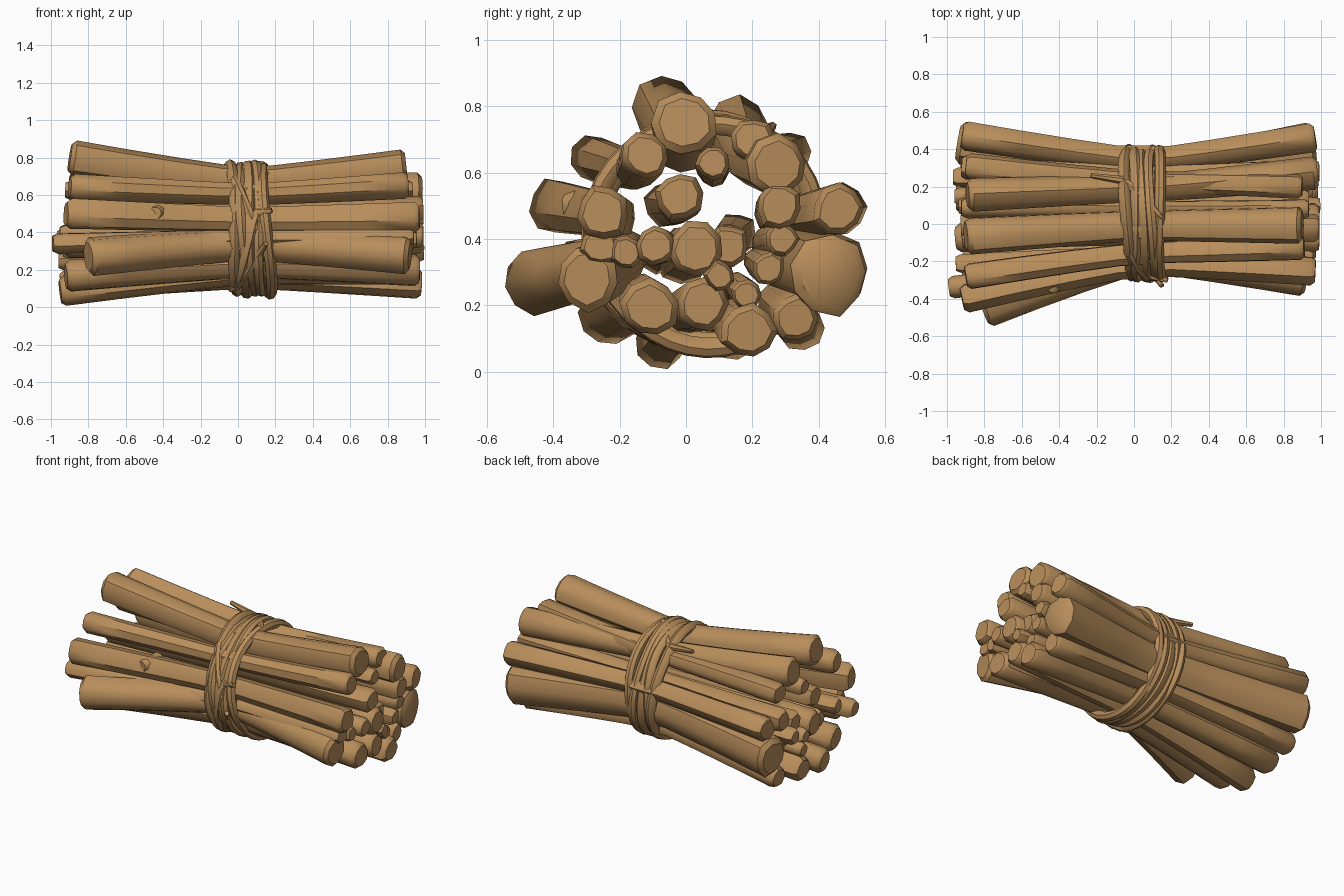
import bpy, bmesh, math, random
from mathutils import Vector

random.seed(4)
if "Cube" in bpy.data.objects:
    bpy.data.objects.remove(bpy.data.objects["Cube"])

wood = bpy.data.materials.new("tan wood")
wood.use_nodes = True
TAN = (0.48, 0.27, 0.105, 1)
wood.diffuse_color = TAN
wood.node_tree.nodes["Principled BSDF"].inputs["Base Color"].default_value = TAN

CENTRE = Vector((0.06, 0.06, 0.415))   # middle of the tied waist


def tube(name, points, radii, sides, ref, lumps=0.0, closed=False):
    """Sweep a slightly irregular polygon along points."""
    bm = bmesh.new()
    shape = [1 + random.uniform(-lumps, lumps) for _ in range(sides)]
    turn = random.uniform(0, math.tau)
    rings, n = [], len(points)
    for i, (p, r) in enumerate(zip(points, radii)):
        a = points[(i - 1) % n] if closed or i else p
        b = points[(i + 1) % n] if closed or i < n - 1 else p
        t = (b - a).normalized()
        u = t.cross(ref).normalized()
        v = t.cross(u)
        ring = []
        for k in range(sides):
            ang = turn + math.tau * k / sides
            ring.append(bm.verts.new(p + r * shape[k] * (u * math.cos(ang) + v * math.sin(ang))))
        rings.append(ring)
    for i in range(n if closed else n - 1):
        a, b = rings[i], rings[(i + 1) % n]
        for k in range(sides):
            m = (k + 1) % sides
            bm.faces.new((a[k], a[m], b[m], b[k]))
    if not closed:
        bm.faces.new(rings[0])
        bm.faces.new(rings[-1])
    bmesh.ops.recalc_face_normals(bm, faces=bm.faces)
    mesh = bpy.data.meshes.new(name)
    bm.to_mesh(mesh)
    bm.free()
    mesh.materials.append(wood)
    obj = bpy.data.objects.new(name, mesh)
    bpy.context.collection.objects.link(obj)
    bpy.ops.object.select_all(action='DESELECT')
    bpy.context.view_layer.objects.active = obj
    obj.select_set(True)
    bpy.ops.object.shade_smooth_by_angle(angle=math.radians(42))
    return obj


def stick(name, left, right, r):
    """A stick whose middle is squeezed in towards the waist."""
    left, right = Vector(left), Vector(right)
    off = (left + right) / 2 - CENTRE
    off.x = 0
    limit = 0.34 - r * 0.8
    off = off * 0.85
    if off.length > limit:
        off = off.normalized() * limit
    waist = CENTRE + off
    pts, rad = [], []
    for end, ts in ((left, (1, 0.975, 0.7, 0.4, 0.15)), (right, (0.15, 0.4, 0.7, 0.975, 1))):
        for t in ts:
            p = waist.lerp(end, t ** 1.15)
            p.x = waist.x + (end.x - waist.x) * t
            pts.append(p)
            rad.append(r * (0.78 if t == 1 else 0.82 + 0.2 * t))
    tube(name, pts, rad, 9, Vector((0, 0, 1)), 0.1)


# Outer sticks: left end, right end, radius
outer = [
    ((-0.90, -0.06, 0.80), (0.90, 0.00, 0.75), 0.098),
    ((-0.89, 0.16, 0.74), (0.98, 0.28, 0.62), 0.09),
    ((-0.90, 0.31, 0.66), (0.90, 0.20, 0.70), 0.065),
    ((-0.92, 0.47, 0.49), (0.97, 0.46, 0.49), 0.075),
    ((-0.94, 0.44, 0.30), (0.96, 0.435, 0.29), 0.122),
    ((-0.92, 0.35, 0.13), (0.92, 0.33, 0.16), 0.07),
    ((-0.95, 0.14, 0.11), (0.98, 0.19, 0.12), 0.083),
    ((-0.95, -0.08, 0.08), (0.97, 0.05, 0.20), 0.078),
    ((-0.92, -0.24, 0.16), (0.97, -0.11, 0.19), 0.085),
    ((-0.80, -0.47, 0.27), (0.92, -0.30, 0.28), 0.098),
    ((-0.99, -0.34, 0.34), (0.94, -0.26, 0.38), 0.06),
    ((-0.92, -0.40, 0.50), (0.97, -0.25, 0.48), 0.08),
    ((-0.90, -0.28, 0.64), (0.91, -0.12, 0.65), 0.072),
]
for i, spec in enumerate(outer):
    stick(f"outer_stick_{i + 1}", *spec)

# Inner sticks: right end (y, z) and radius, with a loosely matching left end
inner = [
    (-0.02, 0.53, 0.07), (0.03, 0.37, 0.08), (0.13, 0.38, 0.06), (0.10, 0.29, 0.045),
    (0.18, 0.23, 0.045), (0.25, 0.31, 0.05), (0.29, 0.40, 0.05), (-0.09, 0.38, 0.06),
    (0.08, 0.63, 0.05), (0.28, 0.50, 0.07), (-0.18, 0.36, 0.05),
]
for i, (y, z, r) in enumerate(inner):
    left = (-random.uniform(0.88, 0.97), y + random.uniform(-0.05, 0.03), z + random.uniform(-0.04, 0.04))
    stick(f"inner_stick_{i + 1}", left, (random.uniform(0.93, 1.0), y, z), r)

# Cut twig stub on a front stick
tube("twig_stub", [Vector((-0.40, -0.24, 0.50)), Vector((-0.43, -0.33, 0.505)), Vector((-0.44, -0.365, 0.505))],
     [0.055, 0.045, 0.032], 8, Vector((0, 0, 1)), 0.05)


# Binding loops around the waist
def loop_point(x, ang, radius):
    return Vector((x, CENTRE.y + radius * math.cos(ang), CENTRE.z + radius * math.sin(ang)))


SEG = 40
for j in range(5):
    phase = random.uniform(0, math.tau)
    pts = []
    for k in range(SEG):
        a = math.tau * k / SEG
        x = -0.025 + j * 0.043 + 0.012 * math.sin(2 * a + phase) - 0.02 * math.sin(a + 0.4)
        pts.append(loop_point(x, a, 0.335 + 0.008 * math.sin(3 * a + phase)))
    tube(f"binding_loop_{j + 1}", pts, [0.031] * SEG, 8, Vector((1, 0, 0)), 0.08, closed=True)


# Strands crossing over the loops, with loose tapering tails
def strand(name, x0, x1, a0, a1, tail, radius=0.355):
    pts = [loop_point(x0 + (x1 - x0) * k / 10, math.radians(a0 + (a1 - a0) * k / 10), radius) for k in range(11)]
    pts.append(Vector(tail))
    tube(name, pts, [0.012] + [0.024] * 10 + [0.014], 7, Vector((1, 0.2, 0.1)), 0.08)


strand("front_cross_strand", -0.01, 0.10, 235, 165, (0.18, -0.30, 0.52), 0.352)
strand("top_cross_strand", 0.15, -0.05, 95, 60, (-0.23, 0.26, 0.74), 0.345)
strand("upper_front_strand", 0.11, -0.02, 185, 130, (-0.04, -0.14, 0.66), 0.345)
strand("lower_front_strand", -0.04, 0.10, 250, 205, (0.15, -0.33, 0.34), 0.345)
